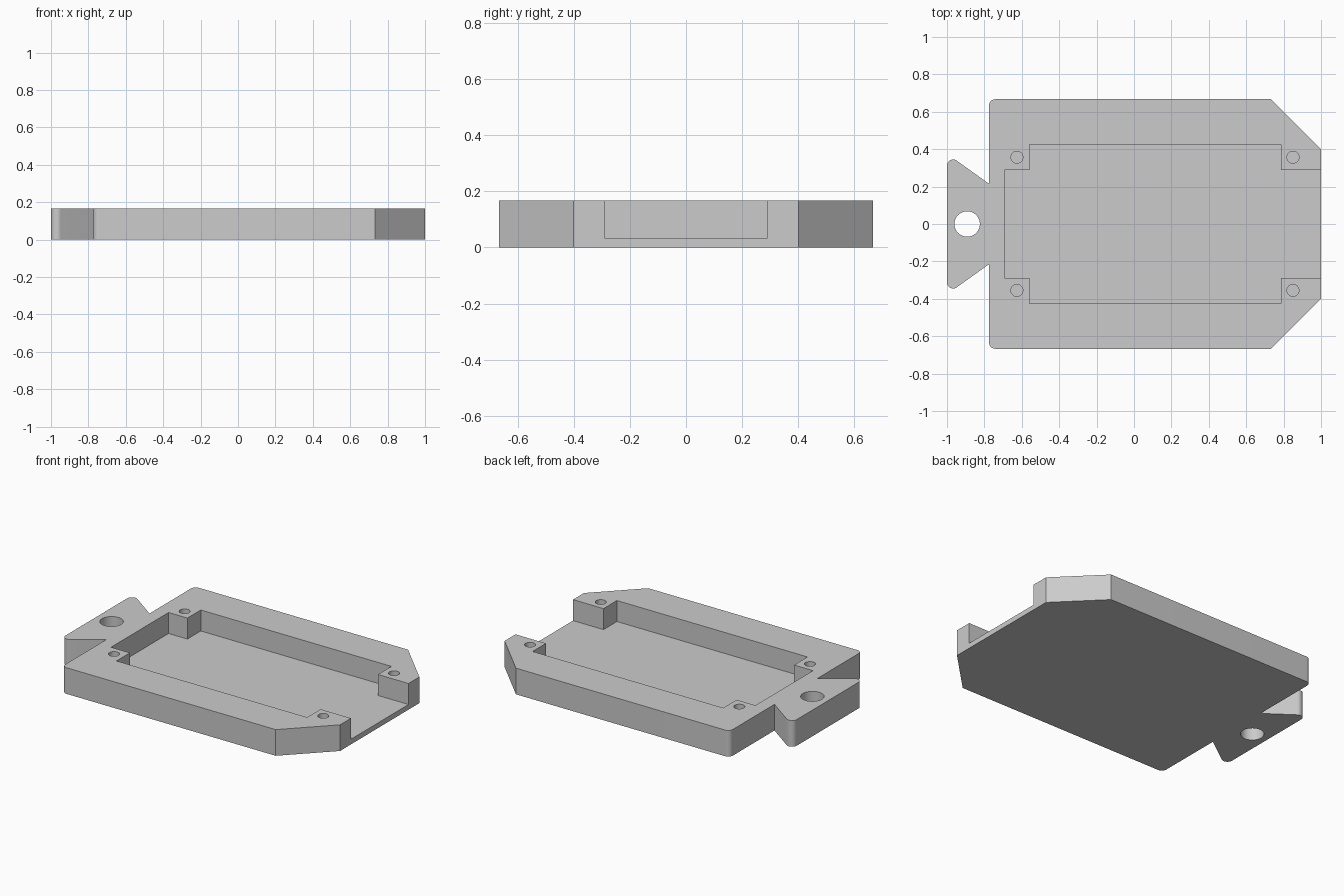
import bpy, bmesh, math
from mathutils import Vector

cube = bpy.data.objects.get("Cube")
if cube:
    bpy.data.objects.remove(cube, do_unlink=True)

HEIGHT, FLOOR = 0.167, 0.033

grey = bpy.data.materials.new("plain grey")
grey.use_nodes = True
grey.diffuse_color = (0.6, 0.6, 0.6, 1)
grey.node_tree.nodes["Principled BSDF"].inputs["Base Color"].default_value = (0.6, 0.6, 0.6, 1)


def fillet(prev, corner, nxt, radius, steps=16):
    """Points of an arc that rounds one corner of a profile."""
    p, c, n = Vector(prev), Vector(corner), Vector(nxt)
    a, b = (p - c).normalized(), (n - c).normalized()
    half = a.angle(b) / 2
    centre = c + (a + b).normalized() * radius / math.sin(half)
    reach = radius / math.tan(half)
    start, end = c + a * reach - centre, c + b * reach - centre
    # Blend between the two tangent points, pushed out to the radius
    first = math.atan2(start.y, start.x)
    sweep = math.atan2(start.x * end.y - start.y * end.x, start.dot(end))
    angles = [first + sweep * i / steps for i in range(steps + 1)]
    return [(centre.x + radius * math.cos(t), centre.y + radius * math.sin(t)) for t in angles]


def prism(name, points, z0, z1):
    """Extrude a flat profile between two heights."""
    bm = bmesh.new()
    face = bm.faces.new([bm.verts.new((x, y, z0)) for x, y in points])
    ext = bmesh.ops.extrude_face_region(bm, geom=[face], use_keep_orig=True)
    verts = [v for v in ext["geom"] if isinstance(v, bmesh.types.BMVert)]
    bmesh.ops.translate(bm, verts=verts, vec=(0, 0, z1 - z0))
    bmesh.ops.recalc_face_normals(bm, faces=bm.faces)
    mesh = bpy.data.meshes.new(name)
    bm.to_mesh(mesh)
    bm.free()
    mesh.materials.append(grey)
    obj = bpy.data.objects.new(name, mesh)
    bpy.context.collection.objects.link(obj)
    return obj


def circle(x, y, r, sides=40):
    return [(x + r * math.cos(math.tau * i / sides), y + r * math.sin(math.tau * i / sides))
            for i in range(sides)]


def mirrored(half):
    """Close a +y half profile with its reflection."""
    return half + [(x, -y) for x, y in reversed(half)]


# Outline of the tray: chamfered open end, rounded corners, flared tab
chamfer_end, chamfer_side = (1, 0.4), (0.733, 0.667)
corner, notch, tab_tip = (-0.775, 0.667), (-0.775, 0.215), (-1, 0.376)
half = [chamfer_end, chamfer_side]
half += fillet(chamfer_side, corner, notch, 0.033)
half.append(notch)
half += fillet(notch, tab_tip, (-1, 0), 0.033)
tray = prism("tray_body", mirrored(half), 0, HEIGHT)

# Pocket with four corner posts, open at the chamfered end
pocket = [(1.1, 0.29), (0.785, 0.29), (0.785, 0.425), (-0.56, 0.425), (-0.56, 0.29), (-0.693, 0.29)]
cutters = [prism("pocket_cutter", mirrored(pocket), FLOOR, 0.3)]

# Through hole in the tab and blind screw holes in the posts
cutters.append(prism("tab_hole_cutter", circle(-0.892, 0, 0.068), -0.1, 0.3))
for x in (-0.626, 0.85):
    for y in (-0.355, 0.357):
        cutters.append(prism("screw_hole_cutter", circle(x, y, 0.032), FLOOR, 0.3))

bpy.context.view_layer.objects.active = tray
for cutter in cutters:
    mod = tray.modifiers.new("cut", "BOOLEAN")
    mod.operation, mod.solver, mod.object = "DIFFERENCE", "EXACT", cutter
    bpy.ops.object.modifier_apply(modifier=mod.name)
    bpy.data.objects.remove(cutter, do_unlink=True)

bpy.ops.object.select_all(action="DESELECT")
tray.select_set(True)
bpy.ops.object.shade_smooth_by_angle(angle=math.radians(30))
